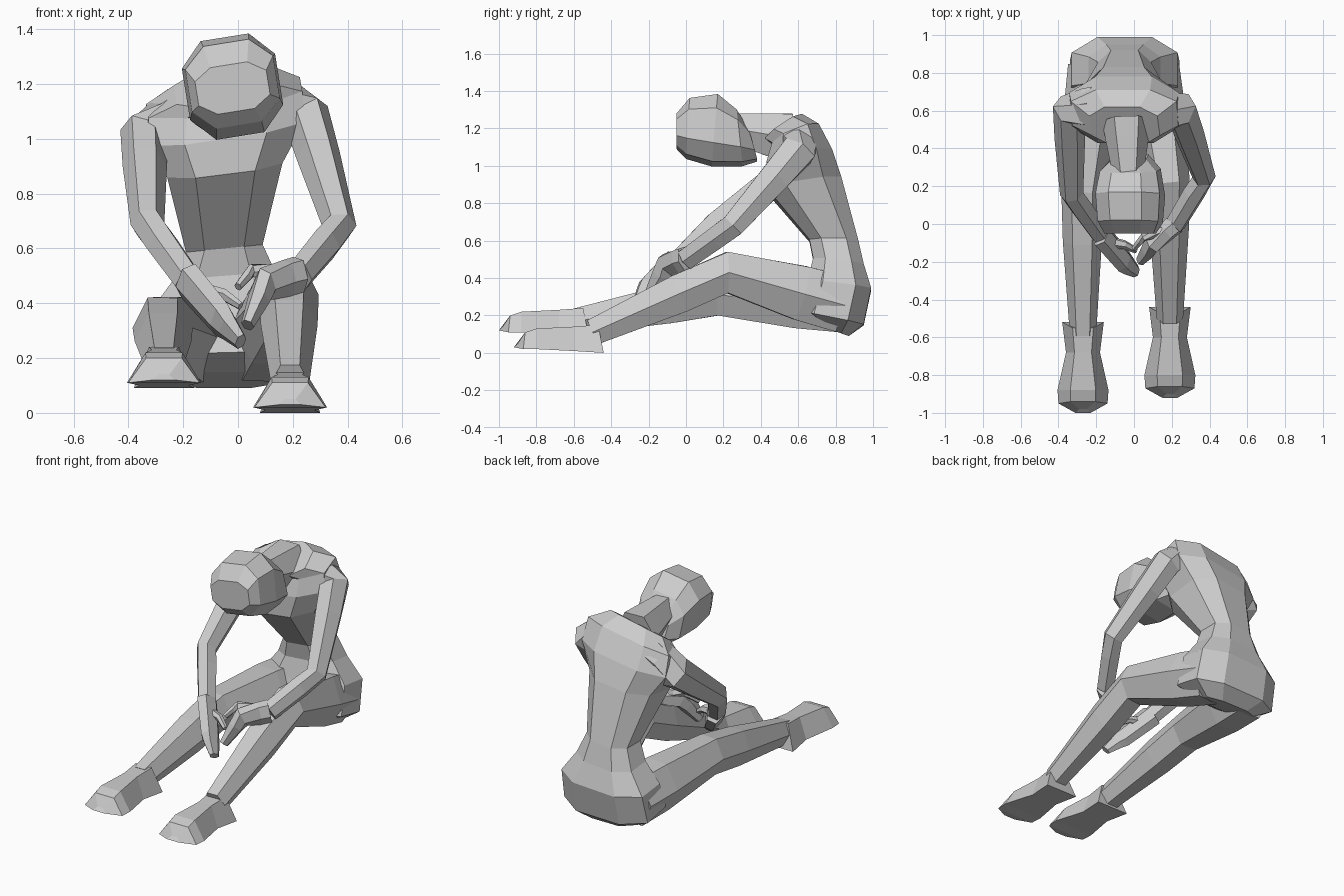
import bpy, bmesh, math
from mathutils import Vector

cube = bpy.data.objects.get("Cube")
if cube:
    bpy.data.objects.remove(cube)

grey = (0.6, 0.6, 0.6, 1)
clay = bpy.data.materials.new("grey_clay")
clay.use_nodes = True
clay.diffuse_color = grey
clay.node_tree.nodes["Principled BSDF"].inputs["Base Color"].default_value = grey


def polygon(sides, turn=0.0, power=1.0):
    """Cross-section filling a unit square; a lower power makes it boxier."""
    angles = [turn + math.tau * i / sides for i in range(sides)]
    wide = max(math.cos(a) for a in angles)
    tall = max(math.sin(a) for a in angles)

    def square(value):
        return math.copysign(abs(value) ** power, value)
    return [(square(math.cos(a) / wide), square(math.sin(a) / tall)) for a in angles]


LIMB = polygon(6)
BODY = polygon(8, math.pi / 8, power=0.75)
# Narrow instep over a wide, flat sole
FOOT = [(u if v < 0 else u / 2, v) for u, v in polygon(4, math.pi / 4)]


def skin(name, rings):
    """Bridge rings of points into a closed, flat-shaded mesh."""
    bm = bmesh.new()
    loops = [[bm.verts.new(point) for point in ring] for ring in rings]
    for near, far in zip(loops, loops[1:]):
        for i in range(len(near)):
            bm.faces.new((near[i - 1], near[i], far[i], far[i - 1]))
    bm.faces.new(loops[0])
    bm.faces.new(loops[-1])
    bmesh.ops.recalc_face_normals(bm, faces=bm.faces)
    mesh = bpy.data.meshes.new(name)
    bm.to_mesh(mesh)
    bm.free()
    mesh.materials.append(clay)
    bpy.context.collection.objects.link(bpy.data.objects.new(name, mesh))


def slabs(name, sections, profile, origin, rolls=(0.0, 0.0)):
    """Each section gives y, z of its top, y, z of its bottom and a half width.
    The sideways tilt changes from the first roll to the last."""
    rings = []
    for i, (top_y, top_z, low_y, low_z, width) in enumerate(sections):
        roll = rolls[0] + (rolls[1] - rolls[0]) * i / (len(sections) - 1)
        top, low = Vector((0, top_y, top_z)), Vector((0, low_y, low_z))
        middle = Vector(origin) + (top + low) / 2
        across = Vector((width, 0, width * roll))
        rise = (top - low) / 2
        rise.x = -roll * rise.z
        rings.append([middle + across * u + rise * v for u, v in profile])
    skin(name, rings)


def limb(name, joints, radii, swell=1.0, flat=1.0):
    """Sweep a hexagon through joints, adding a muscle ring after each joint."""
    joints = [Vector(joint) for joint in joints]
    path = [(joints[0], radii[0])]
    for i in range(1, len(joints)):
        muscle = joints[i - 1].lerp(joints[i], 0.35)
        size = swell * (radii[i - 1] * 2 + radii[i]) / 3
        path += [(muscle, size), (joints[i], radii[i])]
    rings = []
    for i, (centre, radius) in enumerate(path):
        ahead = path[min(i + 1, len(path) - 1)][0]
        along = (ahead - path[max(i - 1, 0)][0]).normalized()
        side = Vector((1, 0, 0))
        side = (side - along * side.dot(along)).normalized()
        rise = along.cross(side) * flat
        rings.append([centre + (side * u + rise * v) * radius for u, v in LIMB])
    skin(name, rings)


# Torso from seat through waist to hunched shoulders, left side higher
slabs("torso", [
    (.7, .15, .87, .09, .18),
    (.6, .22, .95, .15, .29),
    (.65, .38, .99, .34, .28),
    (.68, .5, .95, .47, .19),
    (.66, .6, .92, .6, .14),
    (.43, .87, .83, .93, .21),
    (.43, 1, .78, 1.07, .29),
    (.46, 1.1, .71, 1.2, .28),
    (.42, 1.13, .62, 1.26, .18)], BODY, (-.05, 0, 0), rolls=(0, .2))

# Neck and bowed head, crown first
limb("neck", [(-.04, .55, 1.15), (-.03, .25, 1.2)], (.13, .08))
slabs("head", [
    (-.05, 1.27, -.05, 1.1, .13),
    (.02, 1.35, 0, 1.05, .16),
    (.17, 1.37, .14, 1.01, .17),
    (.27, 1.29, .3, 1.01, .15),
    (.33, 1.2, .38, 1.03, .09)], BODY, (-.02, 0, 0), rolls=(.16, .16))

# Legs, the left knee raised higher
leg_radii = (.15, .11, .07)
limb("left_leg", [(.09, .83, .26), (.185, .22, .43), (.19, -.5, .11)], leg_radii, swell=1.07)
limb("right_leg", [(-.2, .83, .26), (-.275, .17, .31), (-.27, -.58, .17)], leg_radii, swell=1.07)

# Feet share one shape, heel to toe
for name, origin in (("left_foot", (.19, 0, 0)), ("right_foot", (-.27, -.08, .09))):
    slabs(name, [
        (-.47, .15, -.44, 0, .11),
        (-.6, .14, -.6, .01, .09),
        (-.8, .13, -.8, .02, .135),
        (-.86, .11, -.87, .02, .13),
        (-.9, .05, -.92, .03, .04)], FOOT, origin)

# Arms from inside the chest to the wrists
left_wrist, right_wrist = (.22, 0, .5), (-.18, -.05, .48)
arm_radii = (.1, .09, .062, .055)
limb("left_arm", [(.1, .6, 1.16), (.25, .6, 1.08), (.37, .25, .68), left_wrist], arm_radii)
limb("right_arm", [(-.2, .62, 1.1), (-.345, .6, 1.01), (-.33, .16, .69), right_wrist], arm_radii)

# Hands hanging together between the knees
hand_radii = (.055, .05, .025)
limb("left_hand", [left_wrist, (.1, -.1, .47), (.035, -.19, .32)], hand_radii, flat=1.2)
limb("right_hand", [right_wrist, (-.06, -.19, .34), (.01, -.25, .26)], hand_radii, flat=1.4)

# Thumbs reaching toward each other
thumb_radii = (.03, .022, .015)
limb("left_thumb", [(.15, -.04, .51), (.05, -.07, .52), (0, -.13, .46)], thumb_radii)
limb("right_thumb", [(-.12, -.1, .44), (-.05, -.11, .43), (.01, -.14, .39)], thumb_radii)
